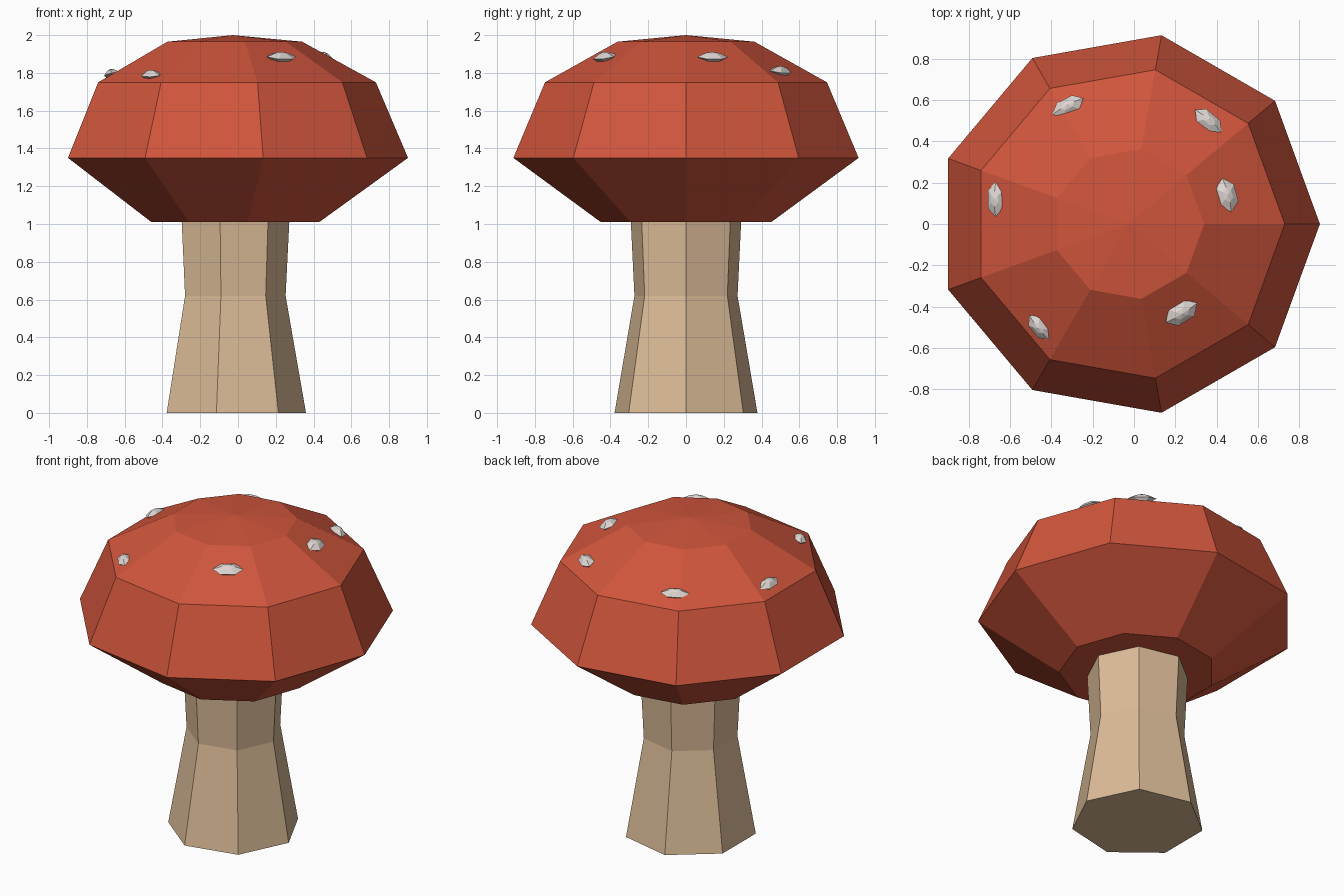
import bpy, bmesh
from math import cos, sin, tau, radians, atan2, hypot
from mathutils import Matrix, Vector

cube = bpy.data.objects.get("Cube")
if cube:
    bpy.data.objects.remove(cube)

AXIS_X = -0.028  # shared axis of stem and cap


def material(name, rgb):
    mat = bpy.data.materials.new(name)
    mat.use_nodes = True
    color = (*rgb, 1)
    mat.diffuse_color = color
    mat.node_tree.nodes["Principled BSDF"].inputs["Base Color"].default_value = color
    return mat


def lathe(name, profile, sides, mat, location=(AXIS_X, 0, 0)):
    """Flat-shaded solid of revolution; a zero radius makes a point."""
    bm = bmesh.new()
    rings = []
    for radius, z in profile:
        if radius == 0:
            rings.append([bm.verts.new((0, 0, z))])
        else:
            rings.append([bm.verts.new((radius * cos(tau * i / sides),
                                        radius * sin(tau * i / sides), z))
                          for i in range(sides)])
    for low, high in zip(rings, rings[1:]):
        for i in range(sides):
            j = (i + 1) % sides
            if len(low) == 1:
                bm.faces.new((low[0], high[j], high[i]))
            elif len(high) == 1:
                bm.faces.new((low[i], low[j], high[0]))
            else:
                bm.faces.new((low[i], low[j], high[j], high[i]))
    if len(rings[0]) > 1:
        bm.faces.new(rings[0][::-1])
    if len(rings[-1]) > 1:
        bm.faces.new(rings[-1])
    bmesh.ops.recalc_face_normals(bm, faces=bm.faces)
    mesh = bpy.data.meshes.new(name)
    bm.to_mesh(mesh)
    bm.free()
    mesh.materials.append(mat)
    obj = bpy.data.objects.new(name, mesh)
    obj.location = location
    bpy.context.collection.objects.link(obj)
    return obj


red = material("cap red", (0.63, 0.091, 0.045))
tan = material("stem tan", (0.716, 0.503, 0.314))
pale = material("spot pale grey", (0.73, 0.672, 0.645))

# Waisted seven-sided stem
lathe("stem", [(0.388, 0), (0.28, 0.62), (0.3, 1.02)], 7, tan)

# Nine-sided faceted cap with a flat underside
lathe("cap", [(0.458, 1.01), (0.928, 1.35), (0.758, 1.75),
              (0.368, 1.965), (0, 2)], 9, red)

# Small stones on the cap: x, y, z, heading in degrees, half length, half width
spots = [
    (0.45, 0.14, 1.885, 105, 0.085, 0.055),
    (0.36, 0.50, 1.81, -40, 0.085, 0.045),
    (-0.32, 0.57, 1.81, 28, 0.085, 0.045),
    (-0.67, 0.12, 1.795, 90, 0.085, 0.045),
    (-0.46, -0.50, 1.79, -52, 0.075, 0.042),
    (0.23, -0.43, 1.885, 32, 0.09, 0.055),
]
for n, (x, y, z, heading, length, width) in enumerate(spots, 1):
    spot = lathe(f"spot_{n}", [(0, -0.05), (1, 0), (0.45, 0.02), (0, 0.027)], 6, pale)
    # Stretch, turn, then lean the stone outward with the slope
    outward = atan2(y, x - AXIS_X)
    lean_axis = Vector((-sin(outward), cos(outward), 0))
    spot.data.transform(
        Matrix.Rotation(radians(15), 4, lean_axis)
        @ Matrix.Rotation(radians(heading), 4, "Z")
        @ Matrix.Diagonal((length, width, 1, 1)))
    spot.location = (x, y, z)
